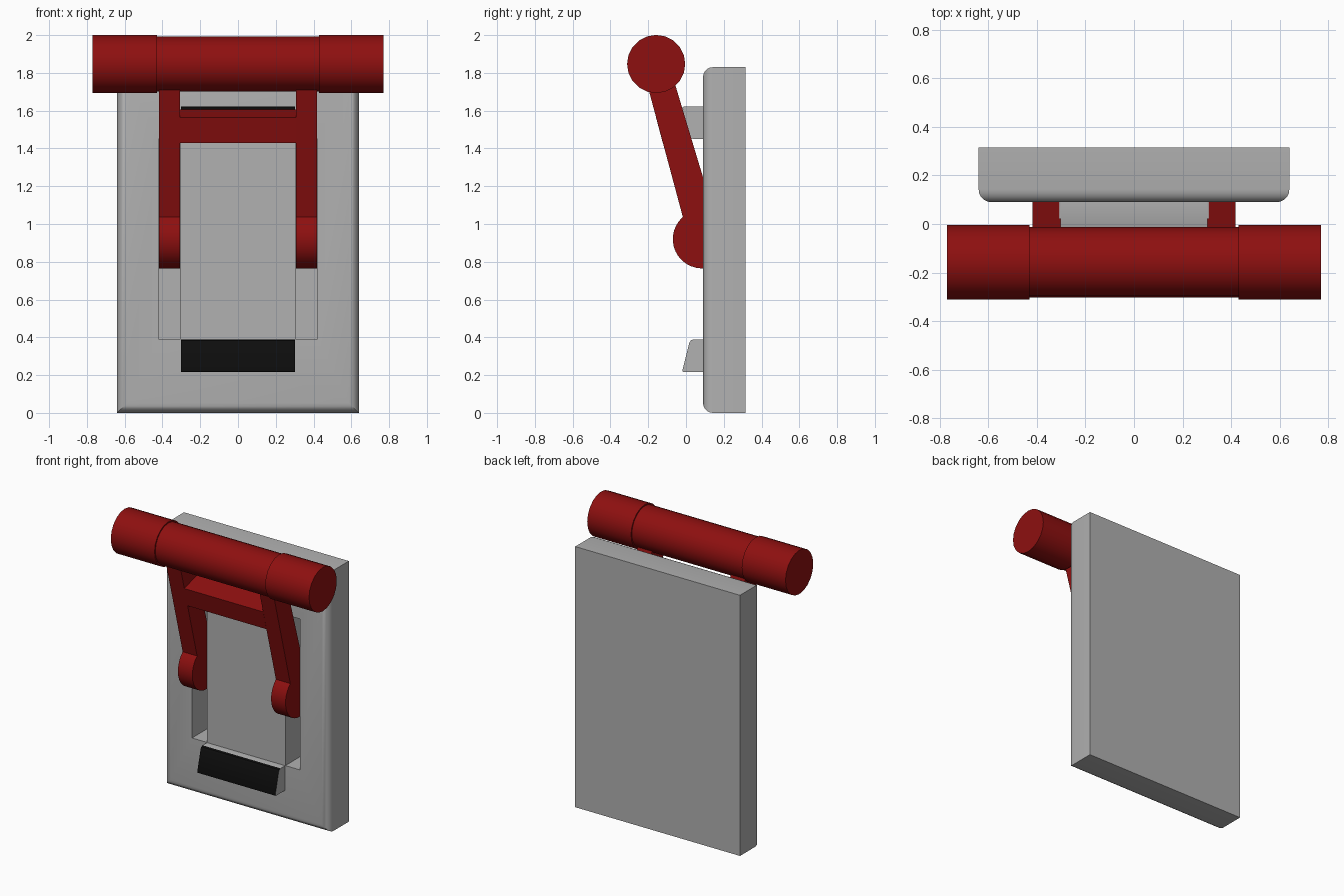
import bpy, bmesh, math

if "Cube" in bpy.data.objects:
    bpy.data.objects.remove(bpy.data.objects["Cube"])


def material(name, col):
    m = bpy.data.materials.new(name)
    m.diffuse_color = (*col, 1)
    m.use_nodes = True
    m.node_tree.nodes["Principled BSDF"].inputs["Base Color"].default_value = m.diffuse_color
    return m


GREY = material("grey metal", (0.44, 0.44, 0.44))
RED = material("red paint", (0.27, 0.005, 0.005))
BLACK = material("black rubber", (0.004, 0.004, 0.004))


def finish(name, bm, mats, smooth=True):
    bmesh.ops.recalc_face_normals(bm, faces=bm.faces[:])
    me = bpy.data.meshes.new(name)
    bm.to_mesh(me)
    bm.free()
    ob = bpy.data.objects.new(name, me)
    bpy.context.collection.objects.link(ob)
    for m in mats:
        me.materials.append(m)
    if smooth:
        shade(ob)
    return ob


def shade(ob):
    bpy.ops.object.select_all(action='DESELECT')
    ob.select_set(True)
    bpy.context.view_layer.objects.active = ob
    bpy.ops.object.shade_smooth_by_angle(angle=math.radians(30))


def prism_bm(profile, x0, x1):
    """Extrude a (y, z) outline from x0 to x1."""
    bm = bmesh.new()
    a = [bm.verts.new((x0, y, z)) for y, z in profile]
    b = [bm.verts.new((x1, y, z)) for y, z in profile]
    bm.faces.new(a)
    bm.faces.new(b[::-1])
    n = len(a)
    for i in range(n):
        j = (i + 1) % n
        bm.faces.new((a[i], b[i], b[j], a[j]))
    return bm


def rect(y0, y1, z0, z1):
    return [(y0, z0), (y1, z0), (y1, z1), (y0, z1)]


def arc(cy, cz, r, a0, a1, n):
    return [(cy + r * math.cos(math.radians(a0 + (a1 - a0) * i / n)),
             cz + r * math.sin(math.radians(a0 + (a1 - a0) * i / n))) for i in range(n + 1)]


# Back plate, rounded around the front face only
bm = prism_bm(rect(0.09, 0.315, 0, 1.83), -0.64, 0.64)
front = [e for e in bm.edges if all(v.co.y < 0.1 for v in e.verts)]
bmesh.ops.bevel(bm, geom=front, offset=0.052, segments=5, profile=0.5, affect='EDGES')
plate = finish("back_plate", bm, [GREY], smooth=False)

# Two slots cut for the lever arms
for s in (-1, 1):
    cutter = finish("slot_cutter", prism_bm(rect(0.0, 0.28, 0.39, 1.45), s * 0.305, s * 0.42), [GREY], False)
    cutter.hide_render = True
    mod = plate.modifiers.new("slot", 'BOOLEAN')
    mod.operation = 'DIFFERENCE'
    mod.solver = 'EXACT'
    mod.object = cutter
    bpy.context.view_layer.objects.active = plate
    bpy.ops.object.modifier_apply(modifier=mod.name)
    bpy.data.objects.remove(cutter)
shade(plate)

# Wedge stops with black sloped faces, mirrored about the pivot height
wedge = [(0.095, 0.216), (-0.012, 0.216), (-0.018, 0.219), (-0.019, 0.226),
         (0.018, 0.372), (0.026, 0.384), (0.04, 0.389), (0.095, 0.389)]
for name, flip in (("lower_stop", False), ("upper_stop", True)):
    prof = [(y, 1.838 - z if flip else z) for y, z in wedge]
    bm = prism_bm(prof, -0.303, 0.303)
    bm.normal_update()
    bmesh.ops.recalc_face_normals(bm, faces=bm.faces[:])
    for f in bm.faces:
        f.material_index = 1 if f.normal.y < -0.3 else 0
    finish(name, bm, [GREY, BLACK])

# Lever arms with round pivot ends
arm = arc(0.085, 0.92, 0.155, 131, 427, 28) + [(-0.091, 1.85), (-0.235, 1.85)]
for name, s in (("left_arm", -1), ("right_arm", 1)):
    finish(name, prism_bm(arm, s * 0.306, s * 0.418), [RED])

# Crossbar between the arms, square to their slope
finish("crossbar", prism_bm([(-0.123, 1.43), (0.022, 1.47), (-0.018, 1.605), (-0.159, 1.565)],
                            -0.307, 0.307), [RED])

# Handle with thicker end grips
for name, x0, x1, r in (("handle_bar", -0.43, 0.43, 0.145),
                        ("left_grip", -0.77, -0.43, 0.154),
                        ("right_grip", 0.43, 0.77, 0.154)):
    finish(name, prism_bm(arc(-0.158, 1.847, r, 0, 360, 20)[:-1], x0, x1), [RED])
